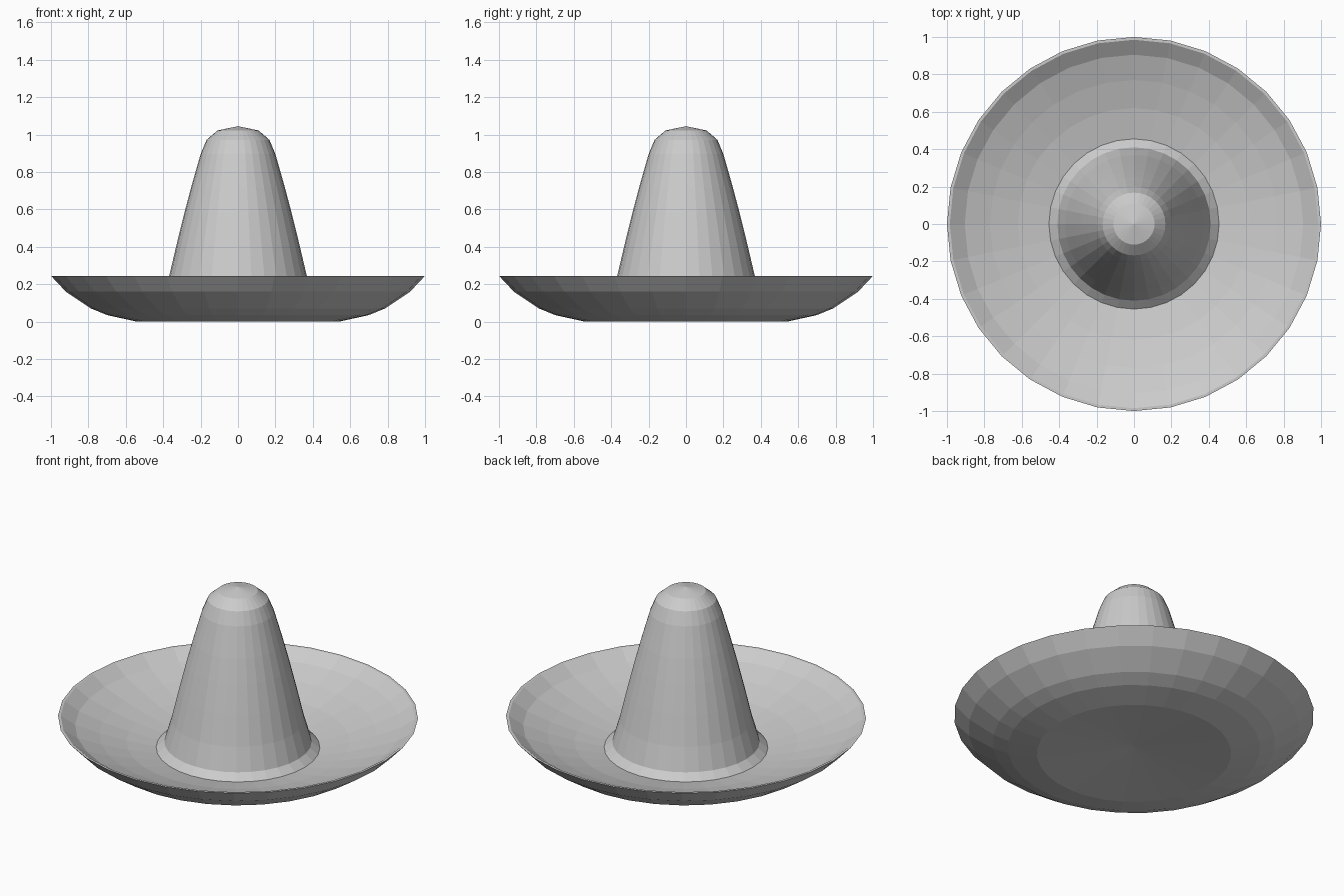
import bpy, bmesh, math

cube = bpy.data.objects.get("Cube")
if cube:
    bpy.data.objects.remove(cube, do_unlink=True)

SIDES = 32

# Plain grey felt
felt = bpy.data.materials.new("grey felt")
felt.use_nodes = True
colour = (0.6, 0.6, 0.6, 1)
felt.diffuse_color = colour
felt.node_tree.nodes["Principled BSDF"].inputs["Base Color"].default_value = colour


def lathe(name, profile):
    """Turn a (radius, height) profile around z into a faceted solid."""
    bm = bmesh.new()
    verts = [bm.verts.new((r, 0, z)) for r, z in profile]
    edges = [bm.edges.new(pair) for pair in zip(verts, verts[1:])]
    bmesh.ops.spin(bm, geom=verts + edges, axis=(0, 0, 1), cent=(0, 0, 0),
                   angle=math.tau, steps=SIDES, use_duplicate=False)
    bmesh.ops.remove_doubles(bm, verts=bm.verts, dist=0.0005)
    bmesh.ops.recalc_face_normals(bm, faces=bm.faces)
    mesh = bpy.data.meshes.new(name)
    bm.to_mesh(mesh)
    bm.free()
    mesh.materials.append(felt)
    obj = bpy.data.objects.new(name, mesh)
    bpy.context.collection.objects.link(obj)


# Upturned brim: slightly hollow underside, thin lip, inner slope to the crown
brim = [(0, 0.04), (0.54, 0), (0.70, 0.035), (0.785, 0.07), (0.92, 0.16),
        (1.0, 0.245), (0.985, 0.245), (0.905, 0.19), (0.77, 0.14),
        (0.62, 0.095), (0.455, 0.06)]

# Tapering crown with a small flared foot and a domed tip
crown = [(0.41, 0.098), (0.37, 0.235), (0.329, 0.41), (0.287, 0.58),
         (0.25, 0.72), (0.20, 0.895), (0.168, 0.972), (0.11, 1.022), (0, 1.045)]

# Brim and crown share one continuous shell
lathe("wide_brim_hat", brim + crown)
